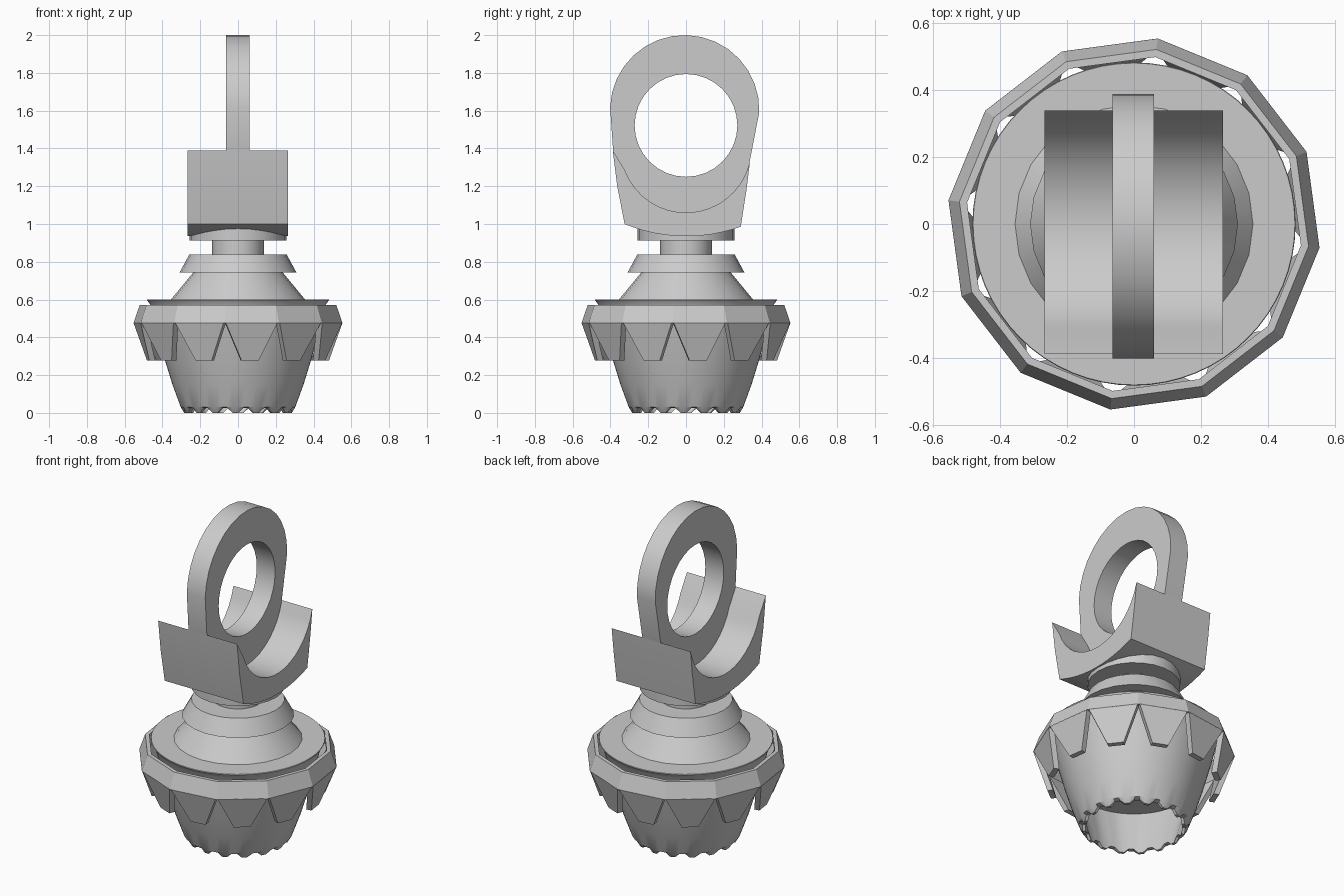
import bpy, bmesh
from math import sin, cos, radians, pi, sqrt

cube = bpy.data.objects.get("Cube")
if cube:
    bpy.data.objects.remove(cube, do_unlink=True)

GREY = (0.6, 0.6, 0.6, 1.0)
mat = bpy.data.materials.new("plain grey")
mat.use_nodes = True
mat.diffuse_color = GREY
for node in mat.node_tree.nodes:
    if node.type == 'BSDF_PRINCIPLED':
        node.inputs["Base Color"].default_value = GREY


def finish(name, bm, smooth=30):
    """Turn a bmesh into a named, shaded object."""
    bmesh.ops.remove_doubles(bm, verts=bm.verts, dist=1e-5)
    bmesh.ops.recalc_face_normals(bm, faces=bm.faces)
    mesh = bpy.data.meshes.new(name)
    bm.to_mesh(mesh)
    bm.free()
    mesh.materials.append(mat)
    obj = bpy.data.objects.new(name, mesh)
    bpy.context.collection.objects.link(obj)
    if smooth:
        bpy.ops.object.select_all(action='DESELECT')
        obj.select_set(True)
        bpy.context.view_layer.objects.active = obj
        bpy.ops.object.shade_smooth_by_angle(angle=radians(smooth))
    return obj


def lathe(name, profile, segs, turn=0.0, closed=False, lift=None, smooth=30):
    """Revolve (radius, z) points about z; lift(i, z) may raise a vertex."""
    bm = bmesh.new()
    rings = []
    for i in range(segs):
        a = radians(turn) + 2 * pi * i / segs
        rings.append([bm.verts.new((r * cos(a), r * sin(a), z + (lift(i, z) if lift else 0)))
                      for r, z in profile])
    n = len(profile)
    for i in range(segs):
        p, q = rings[i], rings[(i + 1) % segs]
        for j in range(n if closed else n - 1):
            k = (j + 1) % n
            if profile[j][0] == 0:
                bm.faces.new((p[j], q[k], p[k]))
            elif profile[k][0] == 0:
                bm.faces.new((p[j], q[j], p[k]))
            else:
                bm.faces.new((p[j], q[j], q[k], p[k]))
    return finish(name, bm, smooth)


def extrude_x(name, loops, x0, x1):
    """Fill (y, z) outlines, later loops being holes, and extrude along x."""
    bm = bmesh.new()
    edges = []
    for loop in loops:
        vs = [bm.verts.new((x0, y, z)) for y, z in loop]
        edges += [bm.edges.new((vs[i - 1], vs[i])) for i in range(len(vs))]
    bmesh.ops.triangle_fill(bm, edges=edges, use_beauty=True)
    ext = bmesh.ops.extrude_face_region(bm, geom=bm.faces[:])
    moved = [g for g in ext["geom"] if isinstance(g, bmesh.types.BMVert)]
    bmesh.ops.translate(bm, verts=moved, vec=(x1 - x0, 0, 0))
    return finish(name, bm)


def arc(cy, cz, r, start, end, steps):
    angles = [radians(start + (end - start) * i / steps) for i in range(steps + 1)]
    return [(cy + r * cos(a), cz + r * sin(a)) for a in angles]


# Hollow bowl with a notched lower rim and a flat flange on top
lathe("bowl", [(0, 0.29), (0.34, 0.29), (0.268, 0), (0.285, 0), (0.303, 0.03),
               (0.347, 0.15), (0.387, 0.28), (0.43, 0.44), (0.462, 0.57),
               (0.482, 0.597), (0.48, 0.6), (0, 0.6)],
      64, lift=lambda i, z: 0.025 if z == 0 and i % 4 in (1, 2) else 0)

# Shoulder cone, collar, neck and swivel disc
lathe("shoulder_and_neck", [(0, 0.59), (0.355, 0.59), (0.355, 0.6), (0.3, 0.667),
                            (0.238, 0.742), (0.31, 0.742), (0.258, 0.838), (0.137, 0.838),
                            (0.137, 0.912), (0.257, 0.912), (0.257, 0.985), (0, 0.985)], 24)

# Twelve-sided ring around the bowl
SIDES, TURN, RIM = 12, 22.7, 0.558
lathe("rim_ring", [(RIM, 0.475), (0.525, 0.57), (0.502, 0.57), (0.502, 0.54), (0.526, 0.475)],
      SIDES, turn=TURN, closed=True, smooth=0)

# One tapering tooth hanging from each side of the ring
bm = bmesh.new()
for k in range(SIDES):
    a = radians(TURN + 15 + 30 * k)
    corners = []
    for dist, half, z in ((RIM * cos(pi / SIDES), 0.138, 0.476), (0.48, 0.046, 0.277)):
        for depth in (0, 0.032):
            for s in (-1, 1):
                d, w = dist - depth, s * half
                corners.append(bm.verts.new((d * cos(a) - w * sin(a), d * sin(a) + w * cos(a), z)))
    bmesh.ops.convex_hull(bm, input=corners)
finish("ring_teeth", bm, smooth=0)

# Curved cradle: scooped top, gently rounded underside
R_IN, R_UNDER = 0.346, 0.85
scoop = []
for i in range(17):
    t = radians(-70 + 145.5 * i / 16)
    scoop.append((R_IN * sin(t), 1.06 + R_IN * (1 - cos(t))))
under = []
for i in range(13):
    y = 0.29 - 0.615 * i / 12
    under.append((y, 0.935 + R_UNDER - sqrt(R_UNDER ** 2 - y * y)))
cradle = [(-0.388, 1.39)] + scoop + [(0.338, 1.325), (0.32, 1.18)] + under + [(-0.364, 1.2)]
extrude_x("cradle", [cradle], -0.267, 0.265)

# Upright eye plate with a round hole
eye = arc(-0.007, 1.605, 0.395, -2, 178, 16) + [(-0.386, 1.39), (-0.3, 1.02), (0.27, 1.02), (0.335, 1.32)]
hole = arc(0, 1.522, 0.272, 0, 360, 32)[:-1]
extrude_x("eye_plate", [eye, hole], -0.064, 0.06)
